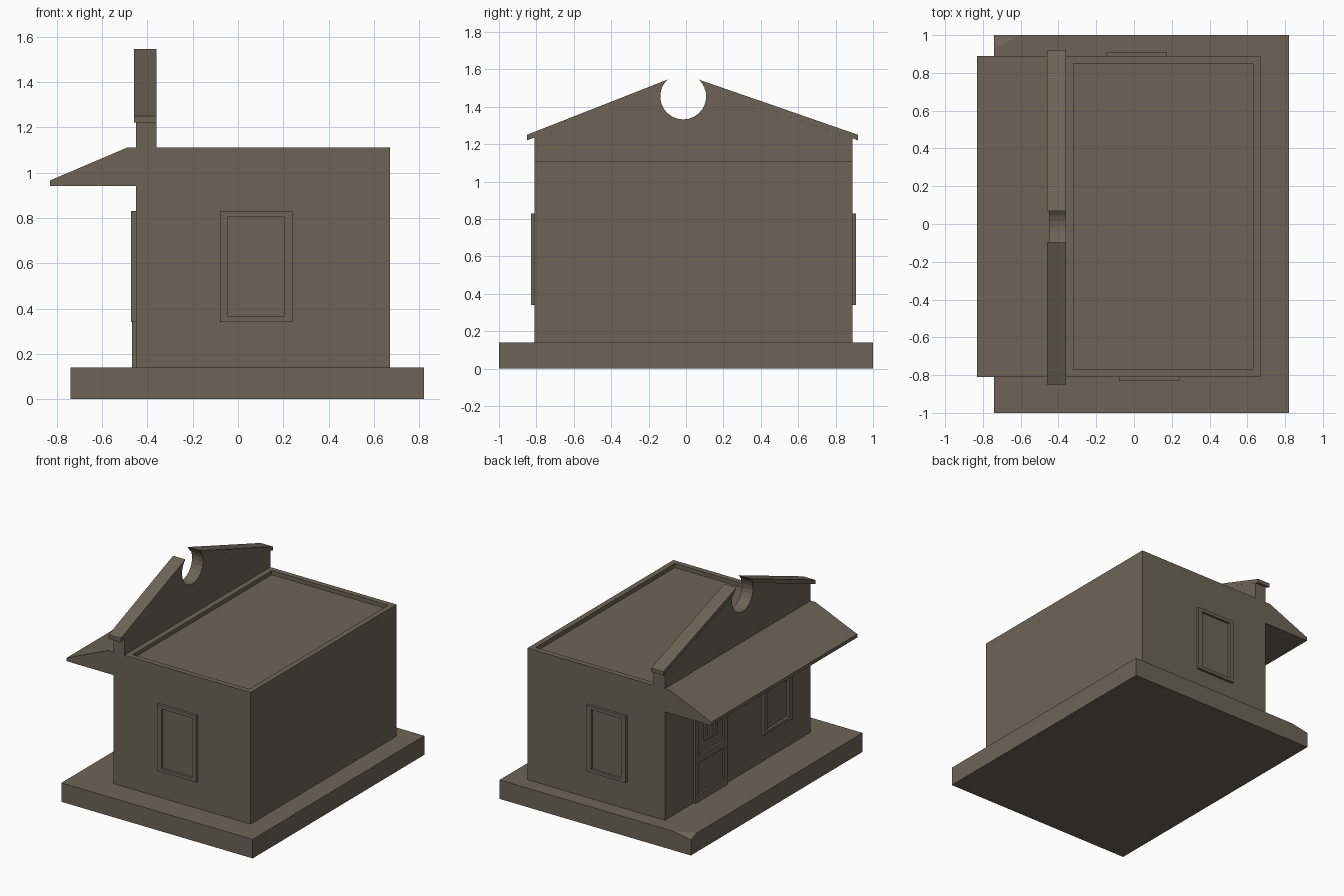
import bpy, bmesh, math
from mathutils import Vector

if "Cube" in bpy.data.objects:
    bpy.data.objects.remove(bpy.data.objects["Cube"])

stone = bpy.data.materials.new("brown_stone")
stone.diffuse_color = (0.156, 0.127, 0.093, 1)
stone.use_nodes = True
stone.node_tree.nodes["Principled BSDF"].inputs["Base Color"].default_value = stone.diffuse_color


def finish(name, bm):
    bmesh.ops.recalc_face_normals(bm, faces=bm.faces)
    me = bpy.data.meshes.new(name)
    bm.to_mesh(me)
    bm.free()
    me.materials.append(stone)
    ob = bpy.data.objects.new(name, me)
    bpy.context.collection.objects.link(ob)
    return ob


def prism(name, pts, vec):
    """Extrude a flat outline along a vector."""
    bm = bmesh.new()
    face = bm.faces.new([bm.verts.new(p) for p in pts])
    ext = bmesh.ops.extrude_face_region(bm, geom=[face], use_keep_orig=True)
    bmesh.ops.translate(bm, vec=vec, verts=[g for g in ext["geom"] if isinstance(g, bmesh.types.BMVert)])
    return finish(name, bm)


def framed_box(name, lo, hi, normal, border_lo, border_hi, depth):
    """Box whose face toward `normal` has a sunken panel; borders given per axis."""
    lo, hi, n = Vector(lo), Vector(hi), Vector(normal)
    bm = bmesh.new()
    bmesh.ops.create_cube(bm, size=1)
    for v in bm.verts:
        v.co = [lo[i] if v.co[i] < 0 else hi[i] for i in range(3)]
    bm.normal_update()
    face = max(bm.faces, key=lambda f: f.normal.dot(n))
    bmesh.ops.inset_region(bm, faces=[face], thickness=0.01)
    axis = max(range(3), key=lambda i: abs(n[i]))
    mid = (lo + hi) / 2
    for v in face.verts:
        for i in range(3):
            if i != axis:
                v.co[i] = lo[i] + border_lo[i] if v.co[i] < mid[i] else hi[i] - border_hi[i]
    bmesh.ops.inset_region(bm, faces=[face], thickness=0.0)
    for v in face.verts:
        v.co -= n * depth
    return finish(name, bm)


# Base slab with one worn corner
bm = bmesh.new()
for x, y in ((-0.74, -1), (0.82, -1), (0.82, 1), (-0.74, 1)):
    bm.verts.new((x, y, 0))
    bm.verts.new((x, y, 0.115 if (x < 0 and y > 0) else 0.14))
bm.verts.new((-0.6, 1, 0.14))
bm.verts.new((-0.74, 0.93, 0.14))
bmesh.ops.convex_hull(bm, input=bm.verts)
bmesh.ops.dissolve_limit(bm, angle_limit=0.01, verts=bm.verts, edges=bm.edges)
finish("base_slab", bm)

# House body with sunken flat roof
framed_box("house_body", (-0.45, -0.81, 0.14), (0.67, 0.89, 1.11), (0, 0, 1),
           (0.13, 0.04, 0), (0.04, 0.04, 0), 0.03)

# Porch roof
prism("porch_roof", [(x, -0.81, z) for x, z in
      ((-0.45, 0.94), (-0.83, 0.94), (-0.83, 0.965), (-0.49, 1.11), (-0.45, 1.11))], (0, 1.7, 0))

# Gable wall with round opening
CY, CZ, R = -0.015, 1.455, 0.123


def arc(a0, a1, n):
    return [(CY + R * math.cos(math.radians(a0 + (a1 - a0) * i / n)),
             CZ + R * math.sin(math.radians(a0 + (a1 - a0) * i / n))) for i in range(n + 1)]


outline = [(-0.81, 1.11), (0.89, 1.11), (0.89, 1.23)] + arc(24, -204, 16) + [(-0.81, 1.236)]
prism("gable_wall", [(-0.45, y, z) for y, z in outline], (0.09, 0, 0))

# Sloping gable caps
for name, end, slope_end, a0, a1 in (("gable_cap_back", 0.92, 0.07, 24, 47),
                                     ("gable_cap_front", -0.85, -0.10, 156, 133)):
    pts = [(end, 1.22)] + arc(a0, a1, 2) + [(end, 1.25)]
    prism(name, [(-0.46, y, z) for y, z in pts], (0.10, 0, 0))

# Windows
B = (0.036, 0.036, 0.024)
framed_box("front_window", (-0.08, -0.83, 0.34), (0.24, -0.809, 0.83), (0, -1, 0), B, B, 0.018)
framed_box("back_window", (-0.145, 0.889, 0.34), (0.175, 0.91, 0.83), (0, 1, 0), B, B, 0.018)
framed_box("porch_window", (-0.473, -0.565, 0.34), (-0.449, -0.24, 0.83), (-1, 0, 0), B, B, 0.02)

# Door: lower panel, upper panel, small framed light
D = (0, 0.04, 0.025)
framed_box("door_lower", (-0.468, 0.185, 0.14), (-0.449, 0.555, 0.45), (-1, 0, 0),
           (0, 0.04, 0.05), D, 0.014)
framed_box("door_upper", (-0.468, 0.185, 0.45), (-0.449, 0.555, 0.83), (-1, 0, 0), D, D, 0.014)
S = (0, 0.03, 0.03)
framed_box("door_light", (-0.468, 0.295, 0.56), (-0.453, 0.445, 0.74), (-1, 0, 0), S, S, 0.012)
